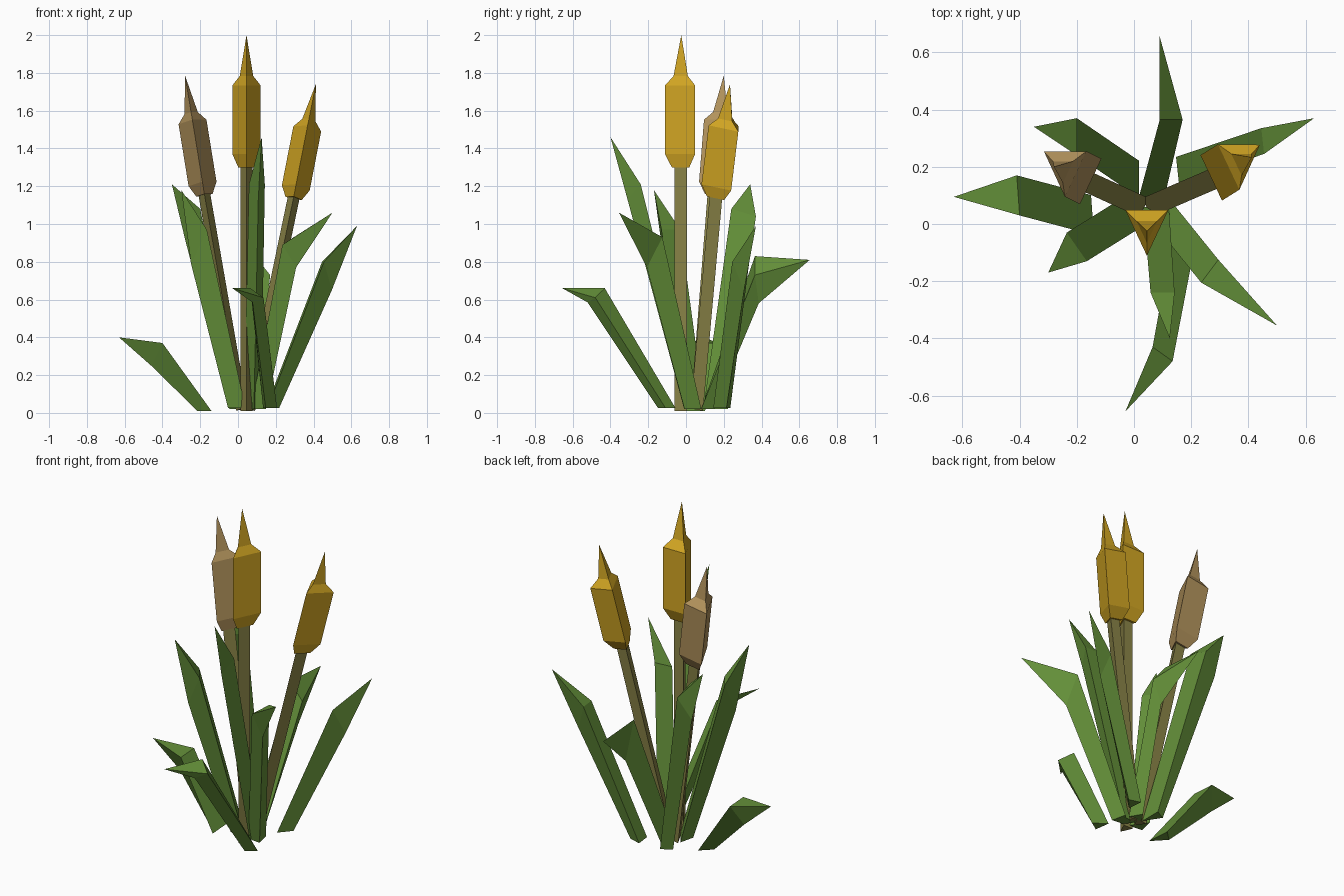
import bpy
from mathutils import Vector

if "Cube" in bpy.data.objects:
    bpy.data.objects.remove(bpy.data.objects["Cube"])


def material(name, col):
    m = bpy.data.materials.new(name)
    m.diffuse_color = (*col, 1)
    m.use_nodes = True
    m.node_tree.nodes["Principled BSDF"].inputs["Base Color"].default_value = m.diffuse_color
    return m


GREEN = material("leaf green", (0.13, 0.285, 0.042))
OLIVE = material("stem olive", (0.26, 0.235, 0.065))
GOLD = material("gold head", (0.66, 0.39, 0.017))
BROWN = material("brown head", (0.46, 0.30, 0.11))


def loft(name, rings, mat, tip=None):
    """Skin a stack of three-point rings, closed at the bottom, with an optional point on top."""
    verts = [tuple(v) for r in rings for v in r]
    faces = [(2, 1, 0)]
    for k in range(len(rings) - 1):
        for i in range(3):
            a, b = 3 * k + i, 3 * k + (i + 1) % 3
            faces.append((a, b, b + 3, a + 3))
    k = 3 * (len(rings) - 1)
    if tip is None:
        faces.append((k, k + 1, k + 2))
    else:
        verts.append(tuple(tip))
        faces += [(k + i, k + (i + 1) % 3, len(verts) - 1) for i in range(3)]
    me = bpy.data.meshes.new(name)
    me.from_pydata(verts, [], faces)
    me.materials.append(mat)
    ob = bpy.data.objects.new(name, me)
    bpy.context.collection.objects.link(ob)


def stalk(name, base, foot, tip, mat):
    """Three-sided stem from base to foot of the head, then a flared head ending in a point."""
    base, foot, tip = Vector(base), Vector(foot), Vector(tip)

    def ring(c, r, q):
        return [c + q @ Vector((x * r, y * r, 0)) for x, y in ((0, -1), (.87, .85), (-.87, .85))]

    q = Vector((0, 0, 1)).rotation_difference((foot - base).normalized())
    loft("stem_" + name, [ring(base, .036, q), ring(foot.lerp(tip, .05), .036, q)], OLIVE)
    q = Vector((0, 0, 1)).rotation_difference((tip - foot).normalized())
    profile = ((0, .05), (.1, .086), (.62, .086), (.69, .041))
    loft("head_" + name, [ring(foot.lerp(tip, t), r, q) for t, r in profile], mat, tip)


stalk("center", (.045, -.025, 0.01), (.045, -.025, 1.30), (.045, -.025, 2.0), GOLD)
stalk("left", (.02, .06, 0.02), (-.178, .15, 1.155), (-.28, .2, 1.785), BROWN)
stalk("right", (.06, .06, 0.02), (.295, .16, 1.14), (.412, .233, 1.74), GOLD)


def leaf(name, base, bend, tip, half, out, drop):
    """Folded blade: two upper edges and an underside ridge, bent once, ending in a point."""
    base, bend, tip, half = Vector(base), Vector(bend), Vector(tip), Vector(half)
    o = Vector((tip.x - base.x, tip.y - base.y, 0)).normalized()
    flat = Vector((half.x, half.y, 0))
    if flat.length < .045:
        flat = flat.normalized() * .045
    # order the edges so that faces point outward
    s = 1 if o.cross(half).z > 0 else -1

    def ring(c, w, ridge):
        return [c - s * w, c + ridge, c + s * w][::-1]

    rings = [ring(base - o * .03, flat, o * .07),
             ring(bend, half, o * out - Vector((0, 0, drop)))]
    rings = [[r[0], r[2], r[1]] for r in rings]
    loft("leaf_" + name, rings, GREEN, tip)


# base, bend, tip, half width vector, ridge offset outward, ridge offset down
leaf("back", (.06, .11, .02), (.13, .365, .78), (.09, .655, .81), (.04, 0, -.05), .02, .2)
leaf("back_left", (-.01, .17, .02), (-.2, .305, 1.06), (-.35, .34, 1.21), (0, .065, -.02), .09, .14)
leaf("left", (-.175, .035, .01), (-.405, .1, .37), (-.63, .095, .40), (-.005, .07, 0), .055, .12)
leaf("back_right", (.18, .2, .025), (.45, .29, .80), (.63, .37, .99), (.005, -.045, 0), .05, .15)
leaf("front_right", (.12, .02, .02), (.265, -.165, .91), (.5, -.355, 1.06), (.03, .04, .02), .06, .14)
leaf("front_left", (-.02, .03, .025), (-.2, -.08, .97), (-.3, -.17, 1.18), (-.035, .05, 0), .06, .18)
leaf("front_low", (.16, -.11, .025), (.1, -.455, .635), (-.03, -.655, .66), (.035, -.025, -.025), .07, .05)
leaf("front_tall", (.08, .03, .02), (.1, -.24, 1.21), (.125, -.4, 1.46), (.042, 0, 0), .07, .08)
